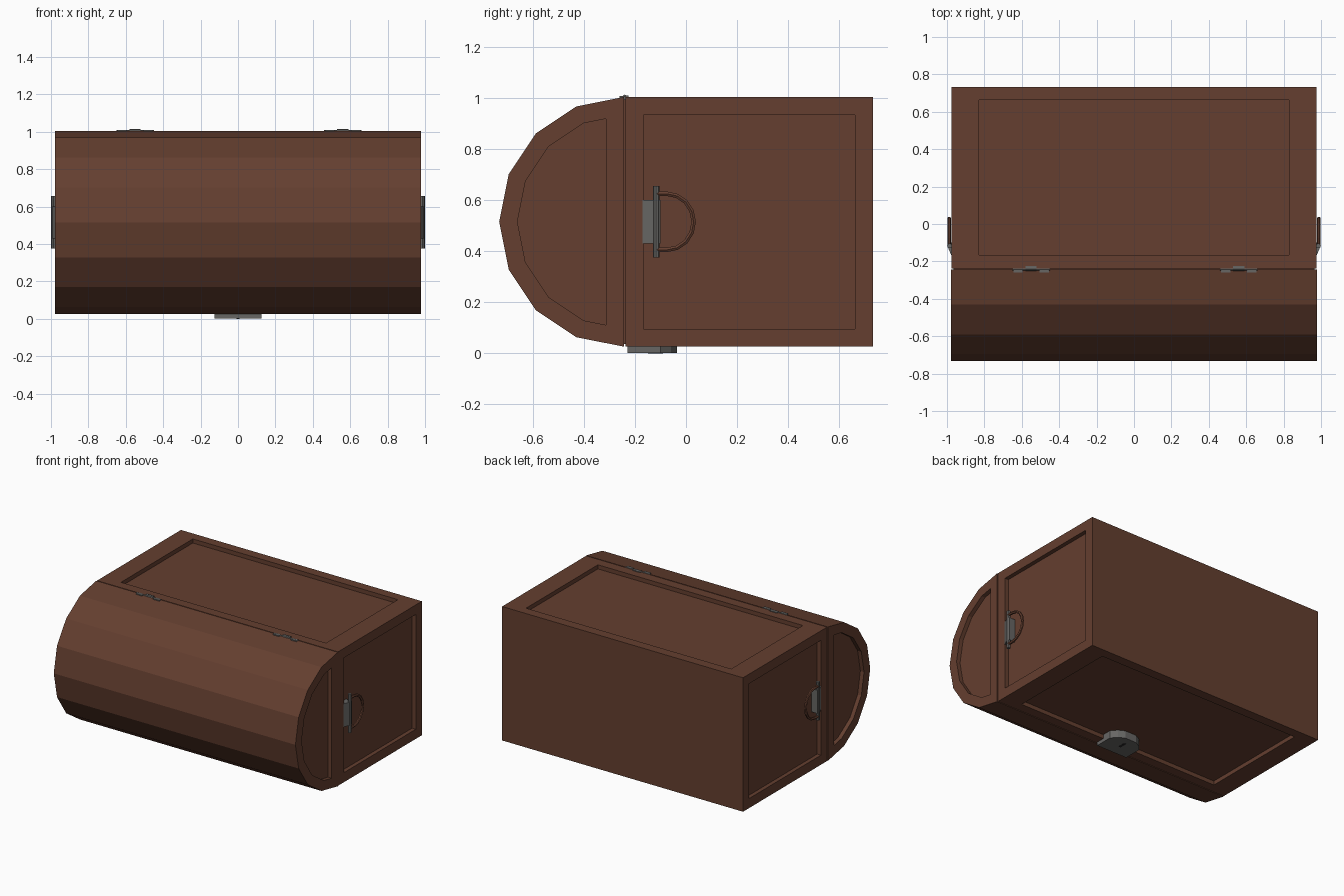
import bpy, bmesh, math
from mathutils import Vector, Matrix

if "Cube" in bpy.data.objects:
    bpy.data.objects.remove(bpy.data.objects["Cube"])


def material(name, rgb):
    m = bpy.data.materials.new(name)
    m.diffuse_color = (*rgb, 1)
    m.use_nodes = True
    m.node_tree.nodes["Principled BSDF"].inputs["Base Color"].default_value = m.diffuse_color
    return m


WOOD = material("brown wood", (0.128, 0.049, 0.029))
METAL = material("grey metal", (0.135, 0.133, 0.127))
DARK = material("dark keyhole", (0.02, 0.02, 0.02))


def finish(bm, name, mat):
    bmesh.ops.recalc_face_normals(bm, faces=bm.faces)
    me = bpy.data.meshes.new(name)
    bm.to_mesh(me)
    bm.free()
    me.materials.append(mat)
    ob = bpy.data.objects.new(name, me)
    bpy.context.collection.objects.link(ob)
    return ob


def prism(points, offset):
    """Closed solid from a planar outline swept along offset."""
    bm = bmesh.new()
    f = bm.faces.new([bm.verts.new(p) for p in points])
    r = bmesh.ops.extrude_face_region(bm, geom=[f])
    vs = [g for g in r["geom"] if isinstance(g, bmesh.types.BMVert)]
    bmesh.ops.translate(bm, verts=vs, vec=offset)
    bmesh.ops.recalc_face_normals(bm, faces=bm.faces)
    return bm


def box(name, x, y, z, mat):
    pts = [(x[0], y[0], z[0]), (x[1], y[0], z[0]), (x[1], y[1], z[0]), (x[0], y[1], z[0])]
    return finish(prism(pts, (0, 0, z[1] - z[0])), name, mat)


def rod(name, centre, length, r, axis, mat):
    bm = bmesh.new()
    rot = Matrix.Rotation(math.pi / 2, 4, "Y") if axis == "X" else Matrix()
    bmesh.ops.create_cone(bm, cap_ends=True, segments=8, radius1=r, radius2=r, depth=length,
                          matrix=Matrix.Translation(centre) @ rot)
    return finish(bm, name, mat)


def recess(bm, face, margin, depth, half_x=None):
    """Sunken panel with straight walls."""
    n = face.normal.copy()
    bmesh.ops.inset_region(bm, faces=[face], thickness=margin, use_even_offset=True)
    if half_x:
        for v in face.verts:
            v.co.x = math.copysign(half_x, v.co.x)
    new = bmesh.ops.extrude_discrete_faces(bm, faces=[face])["faces"][0]
    bmesh.ops.translate(bm, verts=new.verts, vec=-n * depth)


ZC, R, SEAM = 0.515, 0.49, -0.243

# chest body with four panelled sides
bm = prism([(-0.975, -0.237, 0.025), (0.975, -0.237, 0.025),
            (0.975, 0.733, 0.025), (-0.975, 0.733, 0.025)], (0, 0, 0.98))
for f in list(bm.faces):
    if abs(f.normal.x) > 0.9:
        recess(bm, f, 0.07, 0.03)
    elif abs(f.normal.z) > 0.9:
        recess(bm, f, 0.07, 0.03, half_x=0.83)
finish(bm, "chest_body", WOOD)

# rounded lid with panelled ends
arc = [(-0.978, SEAM - R * math.sin(i * math.pi / 8), ZC + R * math.cos(i * math.pi / 8))
       for i in range(9)]
bm = prism(arc, (1.956, 0, 0))
for f in list(bm.faces):
    if abs(f.normal.x) > 0.9:
        recess(bm, f, 0.07, 0.03)
finish(bm, "rounded_lid", WOOD)
box("seam_filler", (-0.965, 0.965), (-0.26, -0.22), (0.035, 0.995), WOOD)

# hinges on the upper side of the seam
for side, x in (("left", -0.55), ("right", 0.56)):
    rod(side + "_hinge_pin", (x, -0.243, 1.004), 0.2, 0.006, "X", METAL)
    rod(side + "_hinge_knuckle", (x, -0.24, 1.004), 0.06, 0.01, "X", METAL)
    box(side + "_hinge_body_leaf", (x - 0.03, x + 0.03), (-0.24, -0.225), (0.995, 1.011), METAL)
    for k in (-1, 1):
        c = x + k * 0.07
        box(side + "_hinge_lid_leaf", (c - 0.025, c + 0.025), (-0.26, -0.238), (0.985, 1.009), METAL)

# lock plate with keyhole on the under side
half = [(0.125, -0.23), (0.125, -0.10), (0.09, -0.058), (0.045, -0.035)]
outline = [(x, y, 0) for x, y in half] + [(-x, y, 0) for x, y in reversed(half)]
finish(prism(outline, (0, 0, 0.056)), "lock_plate", METAL)
box("keyhole", (-0.009, 0.009), (-0.15, -0.09), (-0.001, 0.004), DARK)

# carrying handles on both ends
for side, s in (("left", -1), ("right", 1)):
    prof = [(0.94, -0.175), (0.973, -0.175), (0.993, -0.13), (0.993, -0.10), (0.94, -0.10)]
    finish(prism([(s * x, y, 0.43) for x, y in prof], (0, 0, 0.17)), side + "_handle_bracket", METAL)
    rod(side + "_handle_rod", (s * 0.986, -0.117, ZC), 0.28, 0.013, "Z", METAL)
    path = [(-0.117, ZC + 0.11)]
    path += [(-0.075 + 0.105 * math.sin(i * math.pi / 8), ZC + 0.11 * math.cos(i * math.pi / 8))
             for i in range(9)]
    path += [(-0.117, ZC - 0.11)]
    cu = bpy.data.curves.new(side + "_handle_ring", "CURVE")
    cu.dimensions = "3D"
    cu.bevel_depth = 0.01
    cu.bevel_resolution = 1
    cu.use_fill_caps = True
    sp = cu.splines.new("POLY")
    sp.points.add(len(path) - 1)
    for p, (y, z) in zip(sp.points, path):
        p.co = (s * 0.988, y, z, 1)
    cu.materials.append(WOOD)
    ob = bpy.data.objects.new(side + "_handle_ring", cu)
    bpy.context.collection.objects.link(ob)
    bpy.ops.object.select_all(action="DESELECT")
    ob.select_set(True)
    bpy.context.view_layer.objects.active = ob
    bpy.ops.object.convert(target="MESH")
    for p in ob.data.polygons:
        p.use_smooth = False
